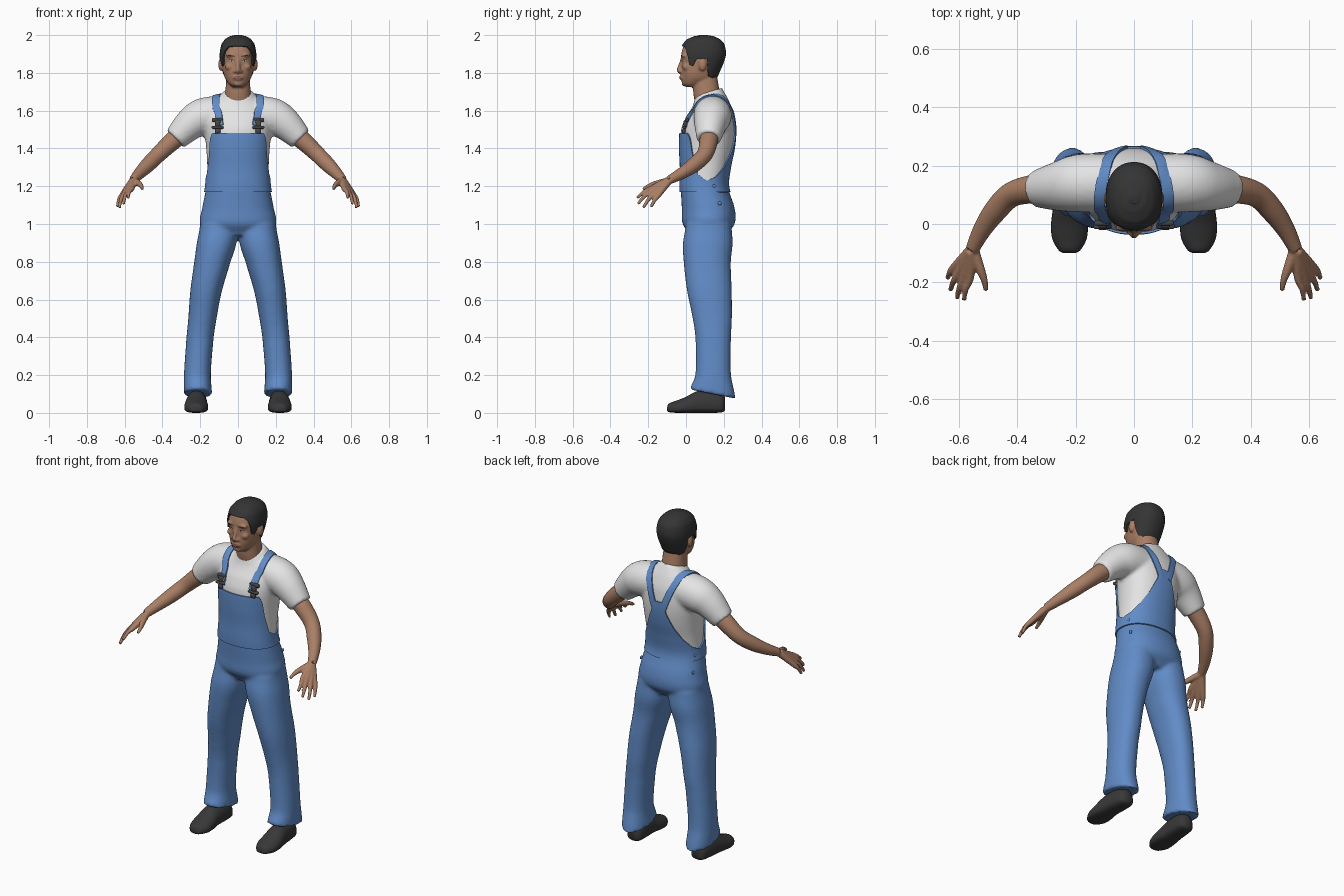
import bpy, bmesh, math
from mathutils import Vector, Matrix
from mathutils.bvhtree import BVHTree

if "Cube" in bpy.data.objects:
    bpy.data.objects.remove(bpy.data.objects["Cube"])


def material(name, *rgb):
    m = bpy.data.materials.new(name)
    m.use_nodes = True
    m.diffuse_color = (*rgb, 1)
    m.node_tree.nodes["Principled BSDF"].inputs["Base Color"].default_value = (*rgb, 1)
    return m


denim = material("denim blue", 0.12, 0.26, 0.57)
cotton = material("white cotton", 0.78, 0.78, 0.78)
skin = material("skin", 0.40, 0.21, 0.13)
black = material("hair black", 0.035, 0.035, 0.035)
leather = material("shoe leather", 0.04, 0.04, 0.04)
metal = material("dark metal", 0.06, 0.06, 0.06)
lip = material("lip", 0.27, 0.11, 0.075)
eye_white = material("eye white", 0.55, 0.5, 0.46)
SIDES = (("left", 1), ("right", -1))


# ---- helpers -------------------------------------------------------------
def blend(rows, s):
    """Smooth interpolation through rows at fractional index s."""
    k = max(0, min(int(s), len(rows) - 2))
    u = s - k
    a, b, c, d = (rows[max(0, min(i, len(rows) - 1))] for i in range(k - 1, k + 3))
    return [q + u * (r - p) / 2 + u * u * (p - 2.5 * q + 2 * r - t / 2)
            + u ** 3 * (1.5 * (q - r) + (t - p) / 2) for p, q, r, t in zip(a, b, c, d)]


def index_at(rows, v):
    for k in range(len(rows) - 1):
        if v <= rows[k + 1][0]:
            return k + max(0, v - rows[k][0]) / (rows[k + 1][0] - rows[k][0])
    return len(rows) - 1


def linear(rows, v):
    s = index_at(rows, v)
    k = min(int(s), len(rows) - 2)
    return rows[k][1] + (s - k) * (rows[k + 1][1] - rows[k][1])


def body_point(rows, z, phi, off=0, side=1):
    """Rows hold height, centre x, half width, front y, back y, tilt; phi 0 is the front."""
    _, cx, rx, yf, yb, tilt = blend(rows, index_at(rows, z))
    bend = lambda v: math.copysign(abs(v) ** 0.9, v)
    y = -((yb - yf) / 2 + off) * bend(math.cos(phi))
    return Vector((side * cx + (rx + off) * bend(math.sin(phi)), (yf + yb) / 2 + y, z + tilt * y))


def skin_rings(bm, rings, caps=True):
    vs = [[bm.verts.new(p) for p in r] for r in rings]
    n = len(vs[0])
    for a, b in zip(vs, vs[1:]):
        for i in range(n):
            bm.faces.new((a[i], a[(i + 1) % n], b[(i + 1) % n], b[i]))
    if caps:
        bm.faces.new(vs[0])
        bm.faces.new(vs[-1])


def column(bm, rows, z0, z1, steps=24, side=1, n=48):
    skin_rings(bm, [[body_point(rows, z0 + (z1 - z0) * j / steps, math.tau * i / n, 0, side)
                     for i in range(n)] for j in range(steps + 1)])


def tube(bm, rows, side=1, steps=5, n=16):
    """Rows hold x, y, z, radius."""
    pts = [blend(rows, j / steps) for j in range((len(rows) - 1) * steps + 1)]
    rings = []
    for j, p in enumerate(pts):
        t = Vector(pts[min(j + 1, len(pts) - 1)][:3]) - Vector(pts[max(j - 1, 0)][:3])
        u = t.cross(Vector((0.3, 1, 0.2))).normalized()
        w = t.cross(u).normalized()
        ring = [Vector(p[:3]) + p[3] * (u * math.cos(a) + w * math.sin(a))
                for a in (math.tau * i / n for i in range(n))]
        rings.append([Vector((side * q.x, q.y, q.z)) for q in ring])
    skin_rings(bm, rings)


def ball(bm, loc, scale):
    bmesh.ops.create_uvsphere(bm, u_segments=20, v_segments=12, radius=1,
                              matrix=Matrix.Translation(loc) @ Matrix.Diagonal((*scale, 1)))


def finish(bm, name, mat, voxel=0, solid=0, bevel=0):
    bmesh.ops.recalc_face_normals(bm, faces=bm.faces)
    me = bpy.data.meshes.new(name)
    bm.to_mesh(me)
    bm.free()
    ob = bpy.data.objects.new(name, me)
    bpy.context.collection.objects.link(ob)
    me.materials.append(mat)
    if voxel:
        r = ob.modifiers.new("merge", "REMESH")
        r.mode, r.voxel_size = "VOXEL", voxel
        s = ob.modifiers.new("soften", "SMOOTH")
        s.factor, s.iterations = 0.5, 5
    if solid:
        s = ob.modifiers.new("cloth", "SOLIDIFY")
        s.thickness, s.offset = solid, -1
    if bevel:
        ob.modifiers.new("edge", "BEVEL").width = bevel
    bpy.ops.object.select_all(action="DESELECT")
    ob.select_set(True)
    bpy.context.view_layer.objects.active = ob
    bpy.ops.object.convert(target="MESH")
    bpy.ops.object.shade_smooth_by_angle(angle=math.radians(50))
    return ob


def surface(ob):
    return BVHTree.FromPolygons([v.co for v in ob.data.vertices],
                                [p.vertices for p in ob.data.polygons])


# ---- clothing ------------------------------------------------------------
BODY = [(0.94, 0, 0.14, 0.02, 0.215, 0), (1.0, 0, 0.2, -0.018, 0.258, 0),
        (1.08, 0, 0.19, -0.022, 0.258, 0), (1.2, 0, 0.168, -0.028, 0.222, 0),
        (1.3, 0, 0.163, -0.026, 0.232, 0), (1.4, 0, 0.168, -0.03, 0.252, 0),
        (1.5, 0, 0.178, -0.026, 0.26, 0), (1.58, 0, 0.18, 0, 0.25, 0.1),
        (1.64, 0, 0.14, 0.033, 0.225, 0.2), (1.675, 0, 0.1, 0.045, 0.205, 0.25),
        (1.7, 0, 0.076, 0.05, 0.19, 0.3)]
LEG = [(0.1, 0.212, 0.075, 0.02, 0.262, -0.2), (0.2, 0.215, 0.071, 0.05, 0.238, 0),
       (0.4, 0.201, 0.072, 0.05, 0.238, 0), (0.5, 0.188, 0.075, 0.035, 0.243, 0),
       (0.65, 0.168, 0.084, 0.005, 0.242, 0), (0.8, 0.136, 0.096, -0.012, 0.237, 0),
       (0.9, 0.113, 0.105, -0.016, 0.247, 0), (1.0, 0.1, 0.1, 0, 0.24, 0)]
SLEEVE = [(0.07, 0.14, 1.58, 0.1), (0.18, 0.14, 1.568, 0.1),
          (0.25, 0.13, 1.53, 0.087), (0.332, 0.12, 1.45, 0.064)]

bm = bmesh.new()
column(bm, BODY, 0.94, 1.21)
for _, s in SIDES:
    column(bm, LEG, 0.1, 1.0, 30, s)
finish(bm, "trousers", denim, voxel=0.01)

bm = bmesh.new()
column(bm, BODY, 1.18, 1.7, 30)
for _, s in SIDES:
    tube(bm, SLEEVE, s, 8, 32)
shirt = finish(bm, "shirt", cotton, voxel=0.01)
shirt_surface = surface(shirt)

# Bib: a band around the torso whose upper edge dips under the arms
BIB_EDGE = [(0, 1.48), (46, 1.48), (54, 1.45), (62, 1.36), (75, 1.265), (95, 1.23), (115, 1.25),
            (135, 1.3), (152, 1.37), (165, 1.45), (173, 1.52), (180, 1.52)]


def band(rows, edge, start, end, off, n=144, steps=24, lift=0):
    """Sheet around a body; start or end may be None to follow the edge."""
    rings = []
    for j in range(steps + 1):
        v = j / steps
        ring = []
        for i in range(n):
            d = 360 * i / n
            cut = linear(edge, min(d, 360 - d))
            z = start + (cut - start) * v if end is None else cut + (end - cut) * (1 - (1 - v) ** 2)
            ring.append(body_point(rows, z, math.radians(d), off) + Vector((0, 0, lift * v)))
        rings.append(ring)
    bm = bmesh.new()
    skin_rings(bm, rings, False)
    if end is not None:
        bm.verts.ensure_lookup_table()
        bm.faces.new(bm.verts[-n:])
    return bm


finish(band(BODY, BIB_EDGE, 1.17, None, 0.007), "bib", denim, solid=0.008)

# Straps over the shoulders, laid onto the shirt
STRAP = [(0.108, -0.04, 1.53), (0.118, 0.02, 1.645), (0.118, 0.1, 1.7), (0.105, 0.18, 1.69),
         (0.075, 0.25, 1.61), (0.025, 0.28, 1.47)]
for label, s in SIDES:
    hits = []
    for j in range(41):
        p = blend(STRAP, j / 8)
        hits.append(shirt_surface.find_nearest(Vector((s * p[0], p[1], p[2])))[:2])
    rings = []
    for j, (co, no) in enumerate(hits):
        t = hits[min(j + 1, 40)][0] - hits[max(j - 1, 0)][0]
        w = t.cross(no).normalized() * 0.019
        rings.append([co + a * w + no * h for a, h in
                      ((-1, -0.01), (1, -0.01), (1, 0.007), (0, 0.01), (-1, 0.007))])
    bm = bmesh.new()
    skin_rings(bm, rings)
    finish(bm, label + "_strap", denim)
    # Buckle: two bars, a bridge and a stud
    bm = bmesh.new()
    for z, w, h in ((1.55, 0.058, 0.022), (1.53, 0.03, 0.04), (1.512, 0.062, 0.016), (1.492, 0.03, 0.026)):
        co = shirt_surface.ray_cast(Vector((s * 0.108, -1, z)), Vector((0, 1, 0)))[0]
        bmesh.ops.create_cube(bm, size=1, matrix=Matrix.Translation(co + Vector((0, -0.009, 0)))
                              @ Matrix.Diagonal((w, 0.018, h, 1)))
    finish(bm, label + "_buckle", metal, bevel=0.004)
    # Hip buttons
    bm = bmesh.new()
    for z in (1.2, 1.11):
        ball(bm, body_point(BODY, z, s * math.radians(110 if z > 1.15 else 115), 0.004), (0.006, 0.01, 0.01))
    finish(bm, label + "_hip_buttons", denim)

# ---- shoes ---------------------------------------------------------------
SHOE = [(-0.1, 0.018, 0.01, 0.03), (-0.09, 0.037, 0.004, 0.05), (-0.05, 0.059, 0, 0.065),
        (0, 0.063, 0, 0.085), (0.06, 0.056, 0, 0.115), (0.14, 0.052, 0, 0.12),
        (0.19, 0.044, 0.003, 0.1), (0.207, 0.022, 0.015, 0.08)]
for label, s in SIDES:
    rings = []
    for j in range(36):
        y, w, z0, z1 = blend(SHOE, j / 5)
        ring = []
        for a in (math.tau * i / 28 for i in range(28)):
            up = math.sin(a)
            h = z0 + (z1 - z0) * (0.4 + 0.6 * up if up > 0 else 0.4 - 0.4 * abs(up) ** 0.5)
            ring.append(Vector((s * (0.221 - 0.06 * (y - 0.05) * (y > 0.05)) + w * math.cos(a), y, h)))
        rings.append(ring)
    bm = bmesh.new()
    skin_rings(bm, rings)
    finish(bm, label + "_shoe", leather)

# ---- arms and hands ------------------------------------------------------
ARM = [(0.28, 0.125, 1.49, 0.05), (0.345, 0.12, 1.44, 0.049), (0.42, 0.1, 1.37, 0.043),
       (0.475, 0.045, 1.315, 0.04), (0.52, -0.02, 1.27, 0.032), (0.553, -0.085, 1.235, 0.024)]
KNUCKLES = [(0.562, -0.185, 1.188), (0.583, -0.187, 1.172), (0.603, -0.173, 1.158), (0.617, -0.15, 1.148)]
TIPS = [(0.582, -0.26, 1.138), (0.606, -0.255, 1.106), (0.628, -0.226, 1.087), (0.638, -0.185, 1.09)]
THUMB = [(0.548, -0.09, 1.23, 0.018), (0.526, -0.155, 1.215, 0.016),
         (0.512, -0.195, 1.202, 0.012), (0.507, -0.228, 1.185, 0.008)]
for label, s in SIDES:
    bm = bmesh.new()
    tube(bm, ARM, s, 8, 28)
    tube(bm, THUMB, s)
    for k, t in zip(KNUCKLES, TIPS):
        wrist = Vector((0.553, -0.085, 1.235)).lerp(Vector(k), 0.08)
        mid = Vector(k).lerp(Vector(t), 0.5) + Vector((0.004, 0, 0.006))
        tube(bm, [(*wrist, 0.02), (*k, 0.0145), (*mid, 0.0105), (*t, 0.0085)], s)
    finish(bm, label + "_arm", skin, voxel=0.005)

# ---- head ----------------------------------------------------------------
HEAD = [(1.725, 0, 0.03, 0.0, 0.06, 0), (1.74, 0, 0.048, -0.017, 0.09, 0),
        (1.77, 0, 0.068, -0.023, 0.15, 0), (1.8, 0, 0.078, -0.025, 0.168, 0),
        (1.85, 0, 0.085, -0.023, 0.19, 0), (1.9, 0, 0.088, -0.025, 0.203, 0),
        (1.95, 0, 0.078, -0.01, 0.193, 0), (1.975, 0, 0.058, 0.015, 0.168, 0),
        (1.988, 0, 0.034, 0.05, 0.135, 0), (1.992, 0, 0.01, 0.08, 0.105, 0)]
NECK = [(1.62, 0, 0.078, 0.05, 0.19, 0), (1.7, 0, 0.067, 0.038, 0.178, 0), (1.82, 0, 0.06, 0.04, 0.16, 0)]
bm = bmesh.new()
column(bm, HEAD, 1.725, 1.992, 40)
column(bm, NECK, 1.62, 1.82)
tube(bm, [(0, -0.015, 1.885, 0.01), (0, -0.029, 1.845, 0.01), (0, -0.037, 1.813, 0.013), (0, -0.02, 1.8, 0.008)])
ball(bm, (0, -0.02, 1.775), (0.03, 0.014, 0.016))
ball(bm, (0, -0.01, 1.743), (0.024, 0.014, 0.014))
for _, s in SIDES:
    ball(bm, (s * 0.015, -0.027, 1.808), (0.01, 0.012, 0.009))
    ball(bm, (s * 0.036, -0.012, 1.892), (0.03, 0.014, 0.011))
    ball(bm, (s * 0.045, 0.0, 1.832), (0.024, 0.02, 0.02))
    ball(bm, (s * 0.09, 0.088, 1.845), (0.014, 0.022, 0.036))
head = finish(bm, "head", skin, voxel=0.006)
face_surface = surface(head)

HAIRLINE = [(0, 1.943), (30, 1.94), (44, 1.92), (52, 1.89), (57, 1.845), (68, 1.835), (76, 1.872),
            (100, 1.875), (108, 1.82), (120, 1.78), (150, 1.765), (180, 1.765)]
finish(band(HEAD, HAIRLINE, None, 1.992, 0.009, lift=0.008), "hair", black, solid=0.012)


# Thin plates laid on the face
def face_patch(name, mat, x, z, w, h, slope=0, off=0.002):
    bm = bmesh.new()
    ring = []
    for a in (math.tau * i / 20 for i in range(20)):
        dx = w * math.cos(a)
        ring.append((x + dx, z + h * math.sin(a) + slope * dx))
    rim = [face_surface.ray_cast(Vector((px, -1, pz)), Vector((0, 1, 0)))[0] for px, pz in ring]
    mid = face_surface.ray_cast(Vector((x, -1, z)), Vector((0, 1, 0)))[0]
    vs = [bm.verts.new(p + Vector((0, -off, 0))) for p in rim]
    c = bm.verts.new(mid + Vector((0, -off, 0)))
    for i in range(20):
        bm.faces.new((vs[i], vs[(i + 1) % 20], c))
    finish(bm, name, mat)


for label, s in SIDES:
    face_patch(label + "_brow", black, s * 0.036, 1.89, 0.021, 0.0035, s * 0.12)
    face_patch(label + "_lid_line", black, s * 0.034, 1.866, 0.015, 0.005, s * 0.1)
    face_patch(label + "_eye", eye_white, s * 0.034, 1.8645, 0.013, 0.0035, s * 0.1, 0.003)
    face_patch(label + "_iris", black, s * 0.034, 1.8645, 0.004, 0.0037, 0, 0.004)
face_patch("mouth", lip, 0, 1.776, 0.025, 0.008)
